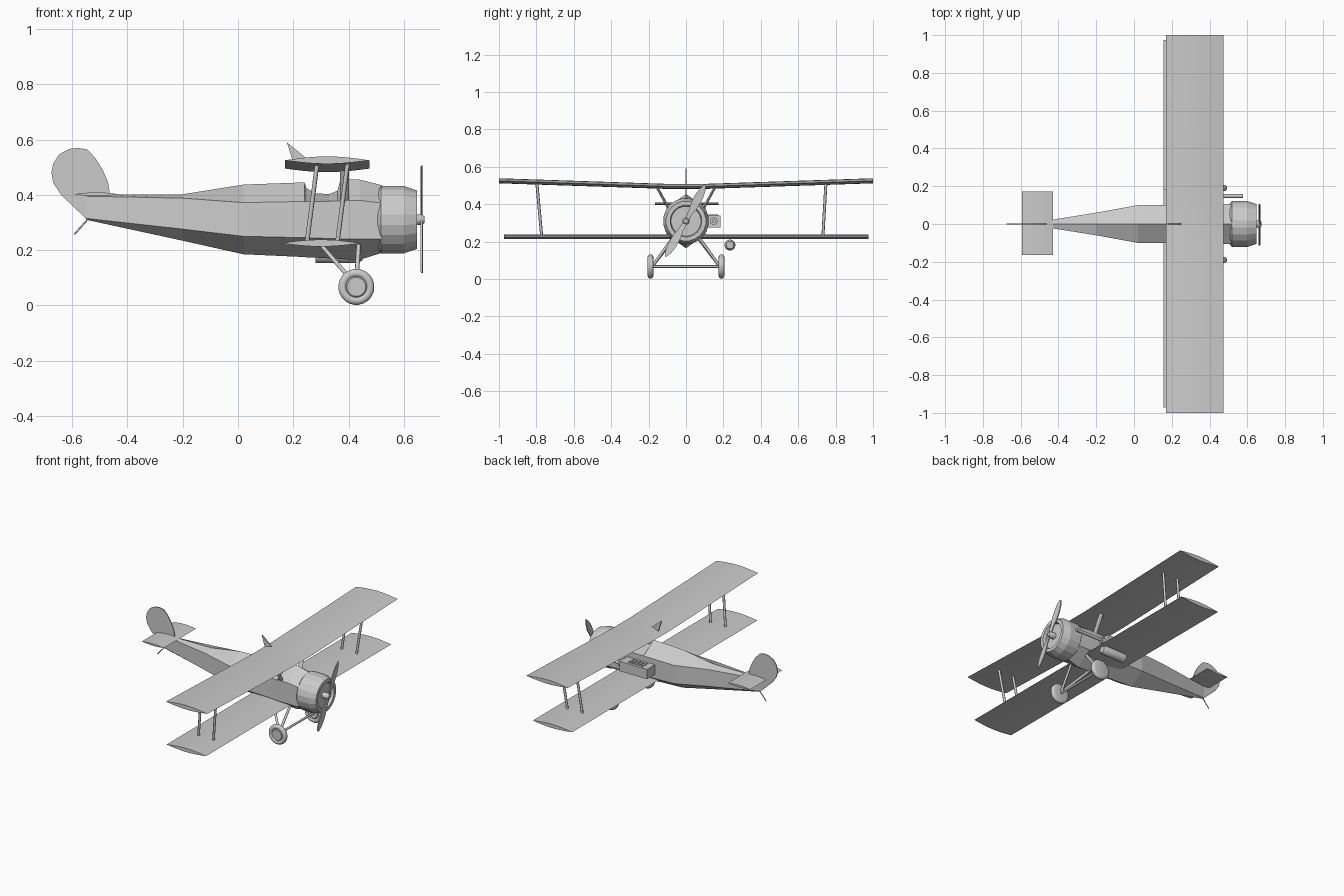
import bpy, bmesh, math
from mathutils import Vector, Matrix

cube = bpy.data.objects.get("Cube")
if cube:
    bpy.data.objects.remove(cube, do_unlink=True)

grey = bpy.data.materials.new("plain_grey")
grey.use_nodes = True
COLOUR = (0.6, 0.6, 0.6, 1)
grey.diffuse_color = COLOUR
grey.node_tree.nodes["Principled BSDF"].inputs["Base Color"].default_value = COLOUR


def finish(name, bm, smooth=None):
    bmesh.ops.recalc_face_normals(bm, faces=bm.faces)
    mesh = bpy.data.meshes.new(name)
    bm.to_mesh(mesh)
    bm.free()
    mesh.materials.append(grey)
    ob = bpy.data.objects.new(name, mesh)
    bpy.context.collection.objects.link(ob)
    if smooth:
        bpy.ops.object.select_all(action='DESELECT')
        ob.select_set(True)
        bpy.context.view_layer.objects.active = ob
        bpy.ops.object.shade_smooth_by_angle(angle=math.radians(smooth))
    return ob


def loft(name, rings, smooth=None):
    """Skin a row of closed rings and cap both ends."""
    bm = bmesh.new()
    rows = [[bm.verts.new(p) for p in ring] for ring in rings]
    for a, b in zip(rows, rows[1:]):
        for i in range(len(a)):
            j = (i + 1) % len(a)
            bm.faces.new((a[i], a[j], b[j], b[i]))
    bm.faces.new(rows[0])
    bm.faces.new(rows[-1])
    return finish(name, bm, smooth)


def lathe(name, profile, centre, axis='X', sides=20, smooth=None):
    """Spin (offset, radius) pairs about the x or y axis."""
    rings = []
    for off, r in profile:
        ring = []
        for k in range(sides):
            a = math.tau * (k + 0.5) / sides
            u, v = r * math.cos(a), r * math.sin(a)
            ring.append(Vector(centre) + Vector((off, u, v) if axis == 'X' else (u, off, v)))
        rings.append(ring)
    return loft(name, rings, smooth)


def strut(name, a, b, r=0.008, flat=1.0):
    """Round bar between two points; flat widens it fore and aft."""
    a, b = Vector(a), Vector(b)
    d = (b - a).normalized()
    side = Vector((1, 0, 0)) - d * d.x
    side.normalize()
    other = d.cross(side)
    angles = [math.tau * k / 8 for k in range(8)]
    rings = [[p + side * r * flat * math.cos(t) + other * r * math.sin(t) for t in angles]
             for p in (a, b)]
    return loft(name, rings, 50)


def plate(name, outline, half):
    return loft(name, [[(x, y, z) for x, z in outline] for y in (-half, half)])


def box(name, lo, hi):
    bm = bmesh.new()
    mid = (Vector(lo) + Vector(hi)) / 2
    size = Vector(hi) - Vector(lo)
    bmesh.ops.create_cube(bm, size=1, matrix=Matrix.Translation(mid) @ Matrix.Diagonal((*size, 1)))
    return finish(name, bm)


def foil(x0, x1, y, z, up, down, n=10):
    """Lens-shaped wing section."""
    top = [(x0 + (x1 - x0) * i / n, y, z + up * math.sin(math.pi * i / n)) for i in range(n + 1)]
    low = [(x0 + (x1 - x0) * i / n, y, z - down * math.sin(math.pi * i / n)) for i in range(n - 1, 0, -1)]
    return top + low


# Fuselage: six-sided sections (x, half width, keel, lower edge, upper edge, ridge)
stations = [
    (-0.55, 0.004, 0.31, 0.315, 0.395, 0.402),
    (-0.2, 0.06, 0.234, 0.276, 0.388, 0.402),
    (0.02, 0.1, 0.185, 0.25, 0.372, 0.437),
    (0.24, 0.102, 0.175, 0.245, 0.376, 0.445),
    (0.248, 0.102, 0.174, 0.245, 0.376, 0.424),
    (0.28, 0.102, 0.173, 0.244, 0.376, 0.405),
    (0.33, 0.103, 0.17, 0.242, 0.377, 0.403),
    (0.36, 0.104, 0.169, 0.241, 0.378, 0.415),
    (0.37, 0.104, 0.168, 0.24, 0.378, 0.455),
    (0.44, 0.105, 0.165, 0.24, 0.38, 0.455),
    (0.52, 0.105, 0.19, 0.24, 0.37, 0.435),
]
loft("fuselage", [[(x, 0, k), (x, w, lo), (x, w, up), (x, 0, top), (x, -w, up), (x, -w, lo)]
                  for x, w, k, lo, up, top in stations])

# Nose: cowling with a shallow recess, engine face and propeller
NOSE = (0, 0, 0.31)
lathe("cowling", [(0.5, 0.1), (0.518, 0.123), (0.6, 0.123), (0.648, 0.107),
                  (0.648, 0.085), (0.63, 0.08)], NOSE)
lathe("propeller_hub", [(0.62, 0.02), (0.664, 0.02), (0.675, 0.012)], NOSE, sides=12, smooth=40)
blade = [(0.0, 0.011), (0.05, 0.013), (0.1, 0.022), (0.15, 0.023), (0.19, 0.016), (0.22, 0.004)]
for name, turn in (("propeller_blade_top", -28), ("propeller_blade_bottom", 150)):
    rot = Matrix.Rotation(math.radians(turn), 3, 'X')
    rings = []
    for r, c in blade:
        ring = [(0.005, -c, r), (0.002, c, r), (-0.005, c, r), (-0.001, -c, r)]
        rings.append([rot @ Vector(p) + Vector((0.665, 0, 0.31)) for p in ring])
    loft(name, rings)

# Wings
loft("upper_wing", [foil(0.17, 0.475, y, z, 0.014, 0.013)
                    for y, z in ((-1, 0.525), (-0.1, 0.495), (0.1, 0.495), (1, 0.525))], 30)
loft("lower_wing", [foil(0.155, 0.445, y, 0.225, 0.013, 0.012) for y in (-0.972, 0.975)], 30)

# Struts between the wings and over the fuselage
for side, s, low, high in (("right", -1, 0.772, 0.797), ("left", 1, 0.732, 0.748)):
    for end, x in (("rear", 0.25), ("front", 0.36)):
        strut(f"{side}_{end}_wing_strut", (x, s * low, 0.232), (x + 0.036, s * high, 0.51), 0.008)
    strut(f"{side}_centre_strut", (0.385, s * 0.095, 0.38), (0.385, s * 0.155, 0.492), 0.007, 2.3)

# Landing gear
    wheel = (0.428, s * 0.19, 0.067)
    tyre = [(0.016 * math.cos(t), 0.05 + 0.016 * math.sin(t))
            for t in (math.tau * k / 10 for k in range(11))]
    lathe(f"{side}_tyre", tyre, wheel, 'Y', 24, 40)
    lathe(f"{side}_wheel_disc", [(-0.014, 0.034), (-0.008, 0.04), (0.008, 0.04), (0.014, 0.034)],
          wheel, 'Y', 24)
    strut(f"{side}_rear_gear_leg", (0.295, s * 0.06, 0.225), (0.425, s * 0.175, 0.075))
    strut(f"{side}_front_gear_leg", (0.437, s * 0.06, 0.235), (0.428, s * 0.175, 0.075))
strut("axle", (0.428, -0.195, 0.067), (0.428, 0.195, 0.067), 0.007)

# Tail
fin = [(-0.545, 0.31), (-0.59, 0.352), (-0.64, 0.4), (-0.668, 0.443), (-0.675, 0.48),
       (-0.668, 0.515), (-0.645, 0.548), (-0.61, 0.566), (-0.58, 0.57), (-0.545, 0.564),
       (-0.515, 0.532), (-0.49, 0.492), (-0.47, 0.445), (-0.463, 0.4)]
plate("tail_fin", fin, 0.003)
loft("tailplane", [foil(-0.593, -0.43, y, 0.402, 0.007, 0.007) for y in (-0.165, 0.173)], 30)
strut("tail_skid", (-0.54, 0, 0.315), (-0.592, 0, 0.257), 0.003)

# Small vane above the upper wing
plate("vane", [(0.177, 0.59), (0.25, 0.53), (0.2, 0.515)], 0.004)

# Side-mounted box with barrel, and canister under the lower wing
box("side_box", (0.157, 0.095, 0.275), (0.36, 0.185, 0.34))
for i in range(5):
    x = 0.2 + i * 0.024
    box("box_rib", (x, 0.12, 0.338), (x + 0.012, 0.17, 0.345))
lathe("barrel_collar", [(0.35, 0.02), (0.385, 0.02)], (0, 0.148, 0.31), sides=12, smooth=40)
lathe("barrel", [(0.36, 0.01), (0.577, 0.01)], (0, 0.148, 0.31), sides=12, smooth=40)
lathe("canister", [(0.28, 0.029), (0.43, 0.029), (0.45, 0.02)], (0, 0.235, 0.182), sides=16, smooth=30)
